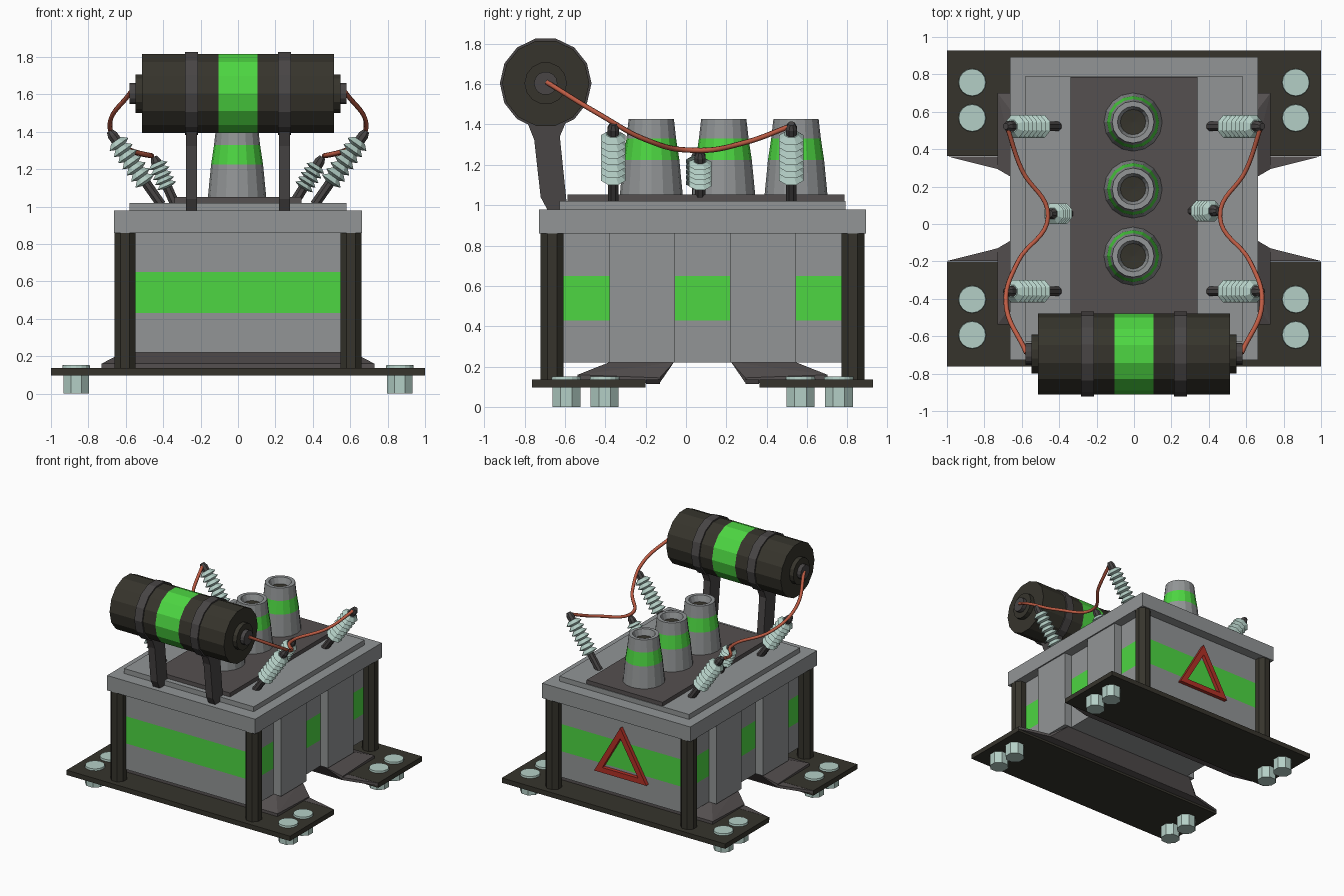
import bpy, bmesh, math
from mathutils import Matrix, Vector

if "Cube" in bpy.data.objects:
    bpy.data.objects.remove(bpy.data.objects["Cube"])

CY = 0.082                      # y of the casing's symmetry plane


def mat(name, r, g, b):         # sRGB 0-255 to a linear flat colour
    m = bpy.data.materials.new(name)
    m.diffuse_color = [((c / 255 + 0.055) / 1.055) ** 2.4 for c in (r, g, b)] + [1]
    m.use_nodes = True
    m.node_tree.nodes["Principled BSDF"].inputs["Base Color"].default_value = m.diffuse_color
    return m


GREY = mat("grey_steel", 146, 149, 150)
GREEN = mat("bright_green", 77, 214, 66)
BLACK = mat("brown_black", 54, 52, 44)
BROWN = mat("warm_dark_grey", 85, 80, 80)
DARK = mat("charcoal", 72, 69, 69)
PALE = mat("pale_ceramic", 180, 207, 198)
COPPER = mat("copper", 190, 92, 68)
RED = mat("warning_red", 178, 48, 38)


def finish(name, bm, mats):
    bmesh.ops.remove_doubles(bm, verts=bm.verts, dist=1e-5)
    bmesh.ops.recalc_face_normals(bm, faces=bm.faces)
    me = bpy.data.meshes.new(name)
    bm.to_mesh(me)
    bm.free()
    for m in mats:
        me.materials.append(m)
    ob = bpy.data.objects.new(name, me)
    bpy.context.collection.objects.link(ob)
    return ob


def hull(name, pts, m):
    bm = bmesh.new()
    for p in pts:
        bm.verts.new(p)
    bmesh.ops.convex_hull(bm, input=bm.verts)
    return finish(name, bm, [m])


def box(name, x, y, z, m):
    return hull(name, [(a, b, c) for a in x for b in y for c in z], m)


def lathe(name, prof, seg, frame, phase=0.0, closed=False):
    """Spin (radius, height, material) points; material colours the band ending there."""
    mats = list(dict.fromkeys(p[2] for p in prof))
    bm = bmesh.new()
    rings = []
    for r, h, _ in prof:
        ang = [phase + 2 * math.pi * i / seg for i in range(seg)]
        if r == 0:
            rings.append([bm.verts.new(frame @ Vector((0, 0, h)))] * seg)
        else:
            rings.append([bm.verts.new(frame @ Vector((r * math.cos(a), r * math.sin(a), h))) for a in ang])
    for k in range(0 if closed else 1, len(prof)):
        lo, hi = rings[k - 1], rings[k]
        for i in range(seg):
            j = (i + 1) % seg
            quad = list(dict.fromkeys((lo[i], lo[j], hi[j], hi[i])))
            if len(quad) > 2:
                bm.faces.new(quad).material_index = mats.index(prof[k][2])
    return finish(name, bm, mats)


def at(x, y, z=0.0):
    return Matrix.Translation((x, y, z))


# casing with the green stripe cut in by height
bm = bmesh.new()
bmesh.ops.create_cube(bm, size=1, matrix=at(0, CY, 0.55) @ Matrix.Diagonal((1.17, 1.46, 0.66, 1)))
for z in (0.43, 0.65):
    bmesh.ops.bisect_plane(bm, geom=bm.verts[:] + bm.edges[:] + bm.faces[:],
                           plane_co=(0, 0, z), plane_no=(0, 0, 1))
for f in bm.faces:
    f.material_index = int(0.43 < f.calc_center_median().z < 0.65 and abs(f.normal.z) < 0.5)
finish("casing", bm, [GREY, GREEN])

# lid and top plate
box("lid", (-0.663, 0.663), (CY - 0.81, CY + 0.81), (0.86, 0.98), GREY)
box("lid_step", (-0.58, 0.58), (-0.627, 0.79), (0.98, 1.02), GREY)
box("top_plate", (-0.34, 0.34), (-0.587, 0.785), (1.02, 1.052), BROWN)

# feet, skirts, side pilasters and bolts for the front and back halves
for s, end in ((1, "front"), (-1, "back")):
    def Y(y):
        return CY + s * (y - CY)
    box(end + "_base_plate", (-1, 1), (Y(-0.763), Y(-0.2)), (0.098, 0.137), BLACK)
    hull(end + "_skirt",
         [(x, Y(y), z) for x in (-0.73, 0.73) for y in (-0.537, -0.13) for z in (0.12, 0.16 if y < -0.2 else 0.145)]
         + [(x, Y(y), 0.222) for x in (-0.61, 0.61) for y in (-0.38, -0.06)], BROWN)
    hull(end + "_skirt_web",
         [(x, Y(y), z) for x, y in ((-1, -0.198), (1, -0.198), (-0.73, -0.13), (0.73, -0.13))
          for z in (0.115, 0.137)], BROWN)
    for q, side in ((1, "right"), (-1, "left")):
        tag = f"{end}_{side}_"
        box(tag + "pilaster", (q * 0.5, q * 0.652), (Y(-0.38), Y(-0.055)), (0.22, 0.86), GREY)
        lathe(tag + "corner_post", [(0, 0.13, BLACK), (0.062, 0.13, BLACK), (0.062, 0.87, BLACK), (0, 0.87, BLACK)],
              8, at(q * 0.604, Y(-0.663)), math.pi / 8)
        for i, y in enumerate((-0.593, -0.403)):
            lathe(f"{tag}bolt_{i}", [(0, 0, PALE), (0.075, 0, PALE), (0.075, 0.1, PALE), (0, 0.1, PALE)],
                  8, at(q * 0.865, Y(y)), math.pi / 8)
            lathe(f"{tag}bolt_head_{i}", [(0, 0.13, PALE), (0.075, 0.13, PALE), (0.072, 0.152, PALE), (0, 0.152, PALE)],
                  16, at(q * 0.865, Y(y)))

# warning triangle on the back
lathe("warning_triangle", [(0.27, -0.02, RED), (0.27, 0.03, RED), (0.185, 0.03, RED), (0.185, -0.02, RED)],
      3, at(0, CY + 0.73, 0.505) @ Matrix.Rotation(-math.pi / 2, 4, 'X'), -math.pi / 2, True)

# three striped cones with hollow tops
for i, y in enumerate((-0.172, 0.187, 0.545)):
    lathe(f"cone_{i}", [(0, 1.04, GREY), (0.157, 1.04, GREY), (0.139, 1.225, GREY), (0.123, 1.33, GREEN),
                        (0.112, 1.428, GREY), (0.084, 1.428, GREY), (0.068, 1.38, GREY), (0, 1.375, BLACK)],
          16, at(-0.005, y))

# capacitor drum lying along x
drum = at(0, -0.695, 1.604) @ Matrix.Rotation(math.pi / 2, 4, 'Y')
half = [(0.216, 0.103, GREEN), (0.216, 0.512, BLACK), (0.105, 0.512, BLACK), (0.105, 0.547, BLACK),
        (0.058, 0.547, BLACK), (0.058, 0.58, DARK), (0, 0.58, DARK)]
# the left half runs end to middle, so its colours shift by one point
left = [(half[k][0], -half[k][1], half[min(k + 1, 6)][2]) for k in range(6, -1, -1)]
lathe("drum", left + half, 14, drum, math.pi / 2)

strut = ((-0.81, 1.47), (-0.752, 1.325), (-0.72, 1.04), (-0.685, 0.975), (-0.61, 0.975),
         (-0.592, 1.02), (-0.625, 1.34), (-0.57, 1.47))


def insulator(name, base, tip, start, stop, ribs, R):
    """Dark rod carrying pale zigzag ribs between two distances along it."""
    d = Vector(tip) - Vector(base)
    L = d.length
    frame = Matrix.Translation(base) @ d.to_track_quat('Z', 'Y').to_matrix().to_4x4()
    step = (stop - start) / ribs
    prof = [(0, 0, DARK), (0.028, 0, DARK), (0.028, start, DARK)]
    for k in range(ribs):
        prof += [(R, start + (k + 0.35) * step, PALE), (R * 0.55, start + (k + 1) * step, PALE)]
    prof += [(0.03, stop, PALE), (0.03, L - 0.015, DARK), (0.018, L + 0.012, DARK), (0, L + 0.012, DARK)]
    lathe(name, prof, 8, frame, math.pi / 8)


for q, side in ((1, "right"), (-1, "left")):
    # drum band and its strut
    lathe(side + "_drum_band", [(0.2, q * 0.248 - 0.035, DARK), (0.227, q * 0.248 - 0.035, DARK),
                                (0.227, q * 0.248 + 0.035, DARK), (0.2, q * 0.248 + 0.035, DARK)],
          14, drum, math.pi / 2, True)
    bm = bmesh.new()
    face = bm.faces.new([bm.verts.new((q * 0.248 - 0.03, y, z)) for y, z in strut])
    ext = bmesh.ops.extrude_face_region(bm, geom=[face], use_keep_orig=True)
    bmesh.ops.translate(bm, vec=(0.06, 0, 0), verts=[v for v in ext["geom"] if isinstance(v, bmesh.types.BMVert)])
    finish(side + "_drum_strut", bm, [DARK])

    # two tall insulators and one short one
    for y, end in ((-0.36, "front"), (0.522, "back")):
        insulator(f"{end}_{side}_insulator", (q * 0.41, y, 1.01), (q * 0.68, y, 1.395), 0.14, 0.42, 7, 0.066)
    b, y = (0.30, 0.07) if q > 0 else (0.34, 0.055)
    insulator(side + "_short_insulator", (q * b, y, 1.02), (q * 0.445, y, 1.255), 0.09, 0.235, 5, 0.06)

    # sagging copper wire
    cu = bpy.data.curves.new(side + "_wire", 'CURVE')
    cu.dimensions = '3D'
    cu.bevel_depth = 0.013
    cu.bevel_resolution = 1
    cu.resolution_u = 8
    cu.use_fill_caps = True
    path = ((0.575, -0.69, 1.61), (0.685, -0.42, 1.445), (0.62, -0.2, 1.325), (0.46, 0.04, 1.272),
            (0.60, 0.29, 1.31), (0.68, 0.525, 1.395))
    sp = cu.splines.new('BEZIER')
    sp.bezier_points.add(len(path) - 1)
    for p, (x, y, z) in zip(sp.bezier_points, path):
        p.co = (q * x, y, z)
        p.handle_left_type = p.handle_right_type = 'AUTO'
    cu.materials.append(COPPER)
    bpy.context.collection.objects.link(bpy.data.objects.new(side + "_wire", cu))
